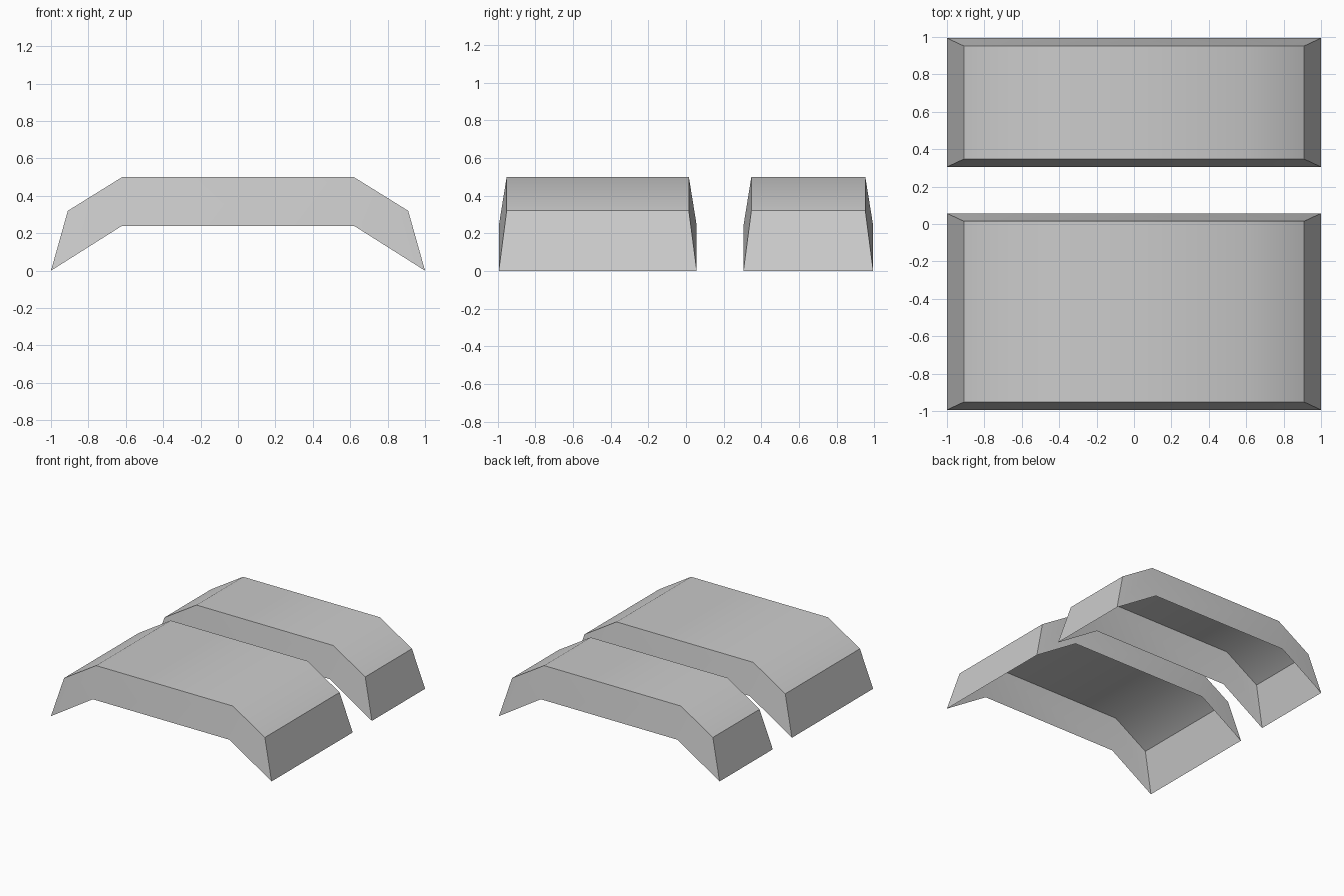
import bpy
import bmesh
from math import radians

cube = bpy.data.objects.get("Cube")
if cube:
    bpy.data.objects.remove(cube, do_unlink=True)

# One plain grey for everything
grey = bpy.data.materials.new("light_grey")
grey.use_nodes = True
colour = (0.6, 0.6, 0.6, 1)
grey.diffuse_color = colour
grey.node_tree.nodes["Principled BSDF"].inputs["Base Color"].default_value = colour

# Arched (x, z) profiles: crown of the cover and rim of its skirt
CROWN = [(-0.91, 0.32), (-0.62, 0.5), (0.62, 0.5), (0.91, 0.32)]
RIM = [(-1, 0), (-0.62, 0.24), (0.62, 0.24), (1, 0)]
FLARE = 0.042


def arched_cover(name, y_front, y_back):
    """Open-bottomed shell: bent top sheet with flared walls all round."""
    bm = bmesh.new()

    def row(profile, y):
        return [bm.verts.new((x, y, z)) for x, z in profile]

    rows = [row(RIM, y_front), row(CROWN, y_front + FLARE),
            row(CROWN, y_back - FLARE), row(RIM, y_back)]

    # Front wall, top sheet and back wall
    for low, high in zip(rows, rows[1:]):
        for i in range(len(CROWN) - 1):
            bm.faces.new((low[i], low[i + 1], high[i + 1], high[i]))
    # End walls
    bm.faces.new([r[0] for r in rows])
    bm.faces.new([r[-1] for r in reversed(rows)])

    mesh = bpy.data.meshes.new(name)
    bm.to_mesh(mesh)
    bm.free()
    mesh.materials.append(grey)
    obj = bpy.data.objects.new(name, mesh)
    bpy.context.collection.objects.link(obj)

    # Soft bend across the top, crisp edges at the walls
    bpy.ops.object.select_all(action="DESELECT")
    obj.select_set(True)
    bpy.context.view_layer.objects.active = obj
    bpy.ops.object.shade_smooth_by_angle(angle=radians(37))


arched_cover("front_cover", -0.994, 0.057)
arched_cover("back_cover", 0.305, 0.994)
